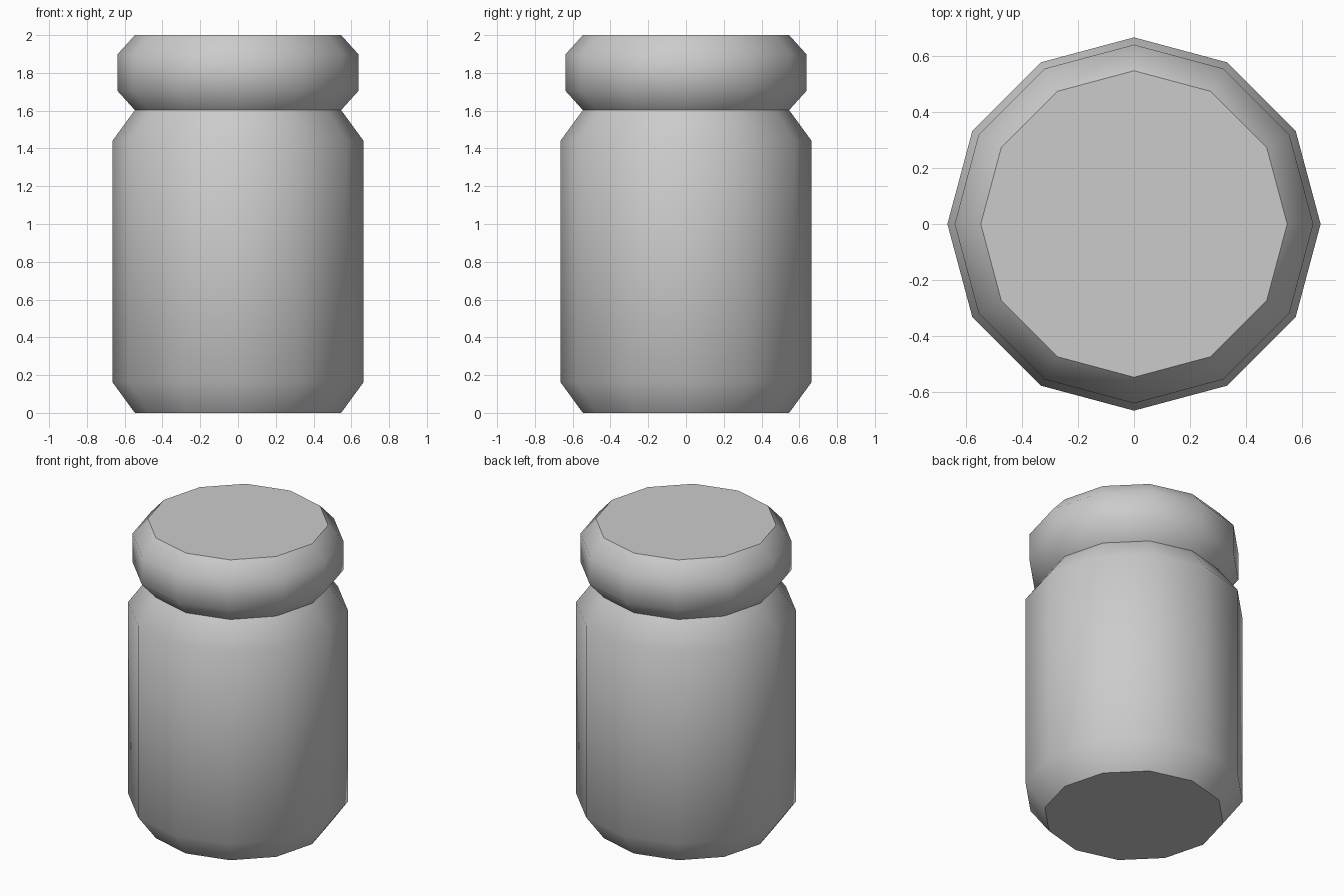
import bpy, bmesh
from math import sin, cos, pi, radians

if "Cube" in bpy.data.objects:
    bpy.data.objects.remove(bpy.data.objects["Cube"])

SIDES = 12


def lathe(name, profile):
    """Spin (radius, z) points, bottom to top, into a capped low-poly solid."""
    bm = bmesh.new()
    rings = []
    for r, z in profile:
        rings.append([bm.verts.new((r * cos(2 * pi * i / SIDES),
                                    r * sin(2 * pi * i / SIDES), z))
                      for i in range(SIDES)])
    for low, high in zip(rings, rings[1:]):
        for i in range(SIDES):
            j = (i + 1) % SIDES
            bm.faces.new((low[i], low[j], high[j], high[i]))
    bm.faces.new(rings[0][::-1])
    bm.faces.new(rings[-1])
    mesh = bpy.data.meshes.new(name)
    bm.to_mesh(mesh)
    bm.free()
    obj = bpy.data.objects.new(name, mesh)
    bpy.context.collection.objects.link(obj)
    # Smooth sides, crisp cap edges
    bpy.ops.object.select_all(action='DESELECT')
    obj.select_set(True)
    bpy.context.view_layer.objects.active = obj
    bpy.ops.object.shade_smooth_by_angle(angle=radians(45))
    return obj


# Jar body with chamfered base and shoulder
lathe("jar_body", [(0.546, 0), (0.665, 0.163), (0.665, 1.44), (0.546, 1.603)])

# Bulging lid
lathe("jar_lid", [(0.546, 1.603), (0.639, 1.706), (0.639, 1.897), (0.546, 2.0)])
